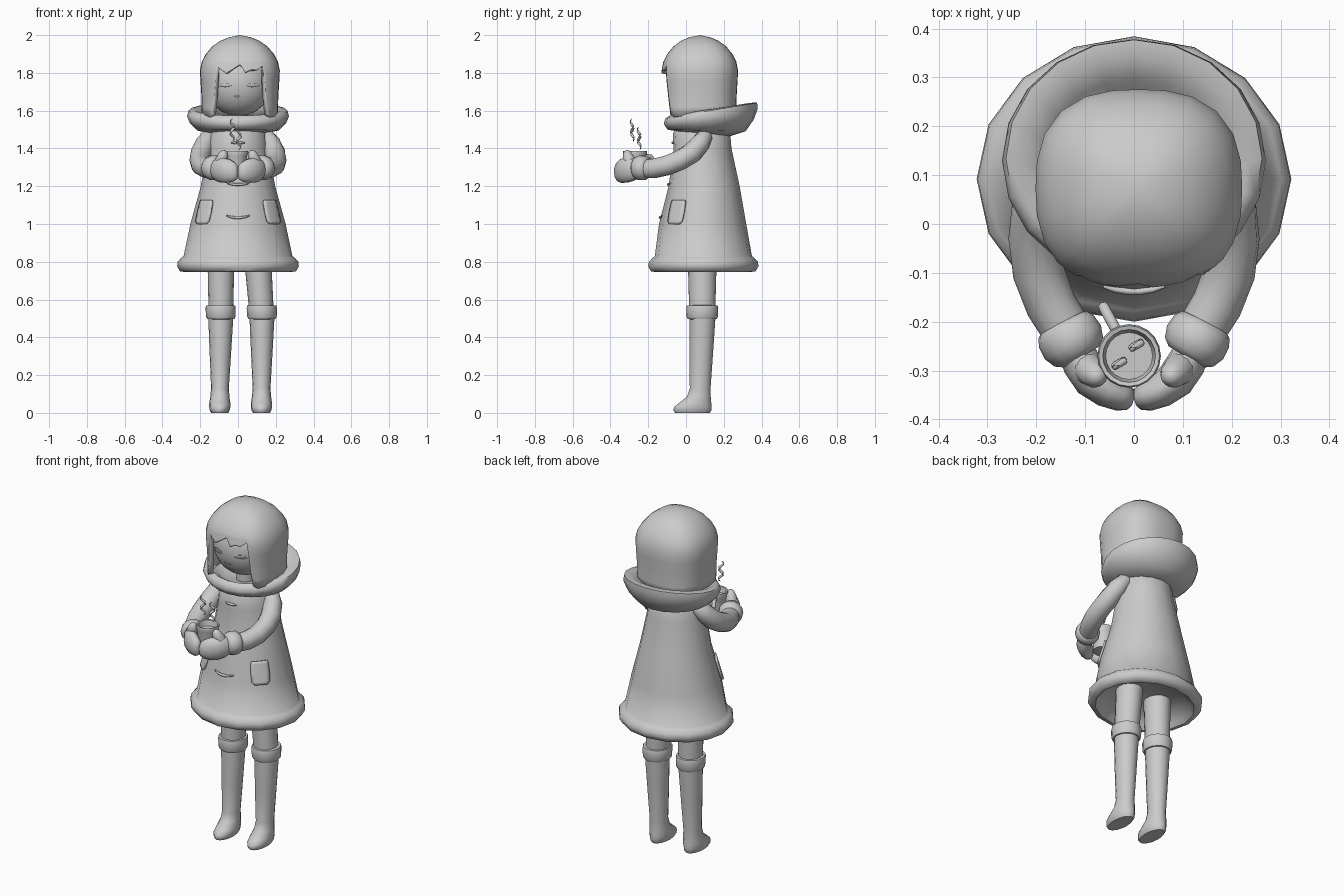
import bpy, bmesh
from math import sin, cos, pi, radians
from mathutils import Vector

if "Cube" in bpy.data.objects:
    bpy.data.objects.remove(bpy.data.objects["Cube"])


def lerp_table(table, x):
    """Piecewise linear lookup; each row is (x, values...)."""
    if x <= table[0][0]:
        return table[0][1:]
    for a, b in zip(table, table[1:]):
        if x <= b[0]:
            t = (x - a[0]) / (b[0] - a[0])
            return [p + (q - p) * t for p, q in zip(a[1:], b[1:])]
    return table[-1][1:]


def skin(name, rings, closed=True, caps=True, angle=50, solid=0, offset=-1):
    """Bridge rows of points into one smooth-shaded object."""
    bm = bmesh.new()
    rows = [[bm.verts.new(p) for p in r] for r in rings]
    n = len(rows[0])
    for a, b in zip(rows, rows[1:]):
        for i in range(n if closed else n - 1):
            j = (i + 1) % n
            bm.faces.new((a[i], a[j], b[j], b[i]))
    if caps and closed:
        bm.faces.new(rows[0])
        bm.faces.new(rows[-1])
    bmesh.ops.remove_doubles(bm, verts=bm.verts, dist=1e-5)
    bmesh.ops.recalc_face_normals(bm, faces=bm.faces)
    mesh = bpy.data.meshes.new(name)
    bm.to_mesh(mesh)
    bm.free()
    ob = bpy.data.objects.new(name, mesh)
    bpy.context.collection.objects.link(ob)
    if solid:
        m = ob.modifiers.new("thickness", 'SOLIDIFY')
        m.thickness, m.offset = solid, offset
    bpy.ops.object.select_all(action='DESELECT')
    ob.select_set(True)
    bpy.context.view_layer.objects.active = ob
    bpy.ops.object.shade_smooth_by_angle(angle=radians(angle))
    return ob


def ellipse(z, cx, cy, rx, ry, slope=0, n=16):
    pts = []
    for i in range(n):
        a = 2 * pi * i / n
        y = cy + ry * sin(a)
        pts.append((cx + rx * cos(a), y, z + slope * y))
    return pts


def tube(name, path, radii, n=12):
    """Sweep an ellipse along a path; radii are (sideways, upward)."""
    path = [Vector(p) for p in path]
    rings = []
    for i, p in enumerate(path):
        d = path[min(i + 1, len(path) - 1)] - path[max(i - 1, 0)]
        q = d.to_track_quat('Z', 'Y')
        u, v = radii[i] if isinstance(radii[i], tuple) else (radii[i],) * 2
        rings.append([p + q @ Vector((u * cos(2 * pi * k / n), v * sin(2 * pi * k / n), 0))
                      for k in range(n)])
    return skin(name, rings)


# Coat with rolled hem: z, centre y, rx, ry
COAT = [(.83, .092, .288, .257), (1.0, .088, .252, .231), (1.2, .096, .197, .188),
        (1.4, .088, .16, .153), (1.48, .082, .148, .152), (1.52, .085, .12, .12)]
HEM = [(.81, .09, .22, .19), (.765, .09, .26, .23), (.745, .09, .28, .25), (.75, .091, .307, .277),
       (.775, .092, .322, .292), (.80, .092, .32, .288), (.82, .092, .302, .27)]
skin("coat", [ellipse(z, 0, cy, rx, ry) for z, cy, rx, ry in HEM + COAT])


def coat_point(deg, z, lift=.004):
    cy, rx, ry = lerp_table(COAT, z)
    a = radians(deg)
    return Vector(((rx + lift) * sin(a), cy - (ry + lift) * cos(a), z))


# Pockets and front fastenings lying on the coat
for side, s in (("left", -1), ("right", 1)):
    rows = []
    for z, inset in ((1.0, 5), (1.015, 1), (1.06, 0), (1.11, 0), (1.125, 1)):
        rows.append([coat_point(s * (37 + inset + (26 - 2 * inset) * k / 5), z, .003) for k in range(6)])
    skin("pocket_" + side, rows, closed=False, solid=.012, offset=0)
for i, (z, half, sag) in enumerate(((1.045, 15, .012), (1.215, 17, .006), (1.43, 13, 0))):
    ts = [-1, -.6, -.2, .2, .6, 1]
    tube("coat_fastening_%d" % i, [coat_point(t * half, z - sag * (1 - t * t)) for t in ts],
         [.003, .006, .007, .007, .006, .003], 8)

# Large turned-down hood collar, tilted up at the back
COLLAR = [(1.487, .085, .135, .145, -.1), (1.497, .11, .215, .205, -.02), (1.525, .125, .255, .235, .08),
          (1.55, .13, .27, .248, .15), (1.578, .134, .262, .243, .17), (1.587, .128, .235, .215, .16),
          (1.57, .115, .195, .18, .15), (1.53, .1, .13, .13, 0)]
skin("hood_collar", [ellipse(z, 0, cy, rx, ry, sl, 20) for z, cy, rx, ry, sl in COLLAR])

# Neck and head
skin("neck", [ellipse(z, 0, .07, .05, .05) for z in (1.46, 1.64)])
HC, HR = Vector((.003, .055, 1.745)), Vector((.172, .155, .172))
head = []
for i in range(13):
    t = -pi / 2 + pi * i / 12
    r = max(cos(t), .001) ** .9
    head.append(ellipse(HC.z + HR.z * sin(t), HC.x, HC.y, HR.x * r, HR.y * r, n=24))
skin("head", head)


def face_point(x, z):
    k = 1 - (x / HR.x) ** 2 - ((z - HC.z) / HR.z) ** 2
    return (HC.x + x, HC.y - HR.y * k ** .5 - .003, z)


# Closed eyes, brows and mouth
for side, s in (("left", -1), ("right", 1)):
    tube("eye_" + side, [face_point(s * (.075 + .036 * t), 1.727 + .006 * t * t)
                         for t in (-1, -.5, 0, .5, 1)], [.002, .004, .004, .004, .002], 6)
    tube("brow_" + side, [face_point(s * (.075 + .03 * t), 1.745 - .003 * t * t)
                          for t in (-1, 0, 1)], [.001, .002, .001], 6)
tube("mouth", [face_point(.02 * t - .008, 1.672 + .006 * t * t) for t in (-1, -.5, 0, .5, 1)],
     [.001, .004, .005, .004, .001], 6)

# Bobbed hair: one cap whose lower edge forms fringe, side locks and back
EDGE = [(-180, 1.575), (-90, 1.575), (-60, 1.57), (-48, 1.565), (-43, 1.58), (-39, 1.66), (-36, 1.76),
        (-33, 1.83), (-27, 1.815), (-20, 1.795), (-10, 1.82), (0, 1.845), (4, 1.825), (8, 1.80),
        (16, 1.815), (25, 1.815), (34, 1.838), (37, 1.76), (40, 1.66), (44, 1.58), (50, 1.565),
        (60, 1.57), (90, 1.575), (180, 1.575)]
CAP = [(1.56, .95), (1.68, .96), (1.74, .98), (1.81, 1), (1.86, .95), (1.9, .85), (1.94, .69),
       (1.97, .49), (1.988, .28), (2.0, .0)]
angles = sorted({a for a, _ in EDGE if a < 180} | set(range(-165, -60, 15)) | set(range(75, 180, 15)))
ZS = [2.0, 1.988, 1.97, 1.94, 1.9, 1.86]
rows = [[] for _ in range(len(ZS) + 6)]
for a in angles:
    zb = lerp_table(EDGE, a)[0]
    sx, sy = sin(radians(a)), -cos(radians(a))
    r = (abs(sx / .212) ** 2.6 + abs(sy / .203) ** 2.6) ** (-1 / 2.6)
    for row, z in zip(rows, ZS + [1.86 + (zb - 1.86) * k / 6 for k in range(1, 7)]):
        f = lerp_table(CAP, z)[0] * r
        row.append((.01 + f * sx, .073 + f * sy, z))
skin("hair", rows, caps=False, angle=60, solid=.028)

# Arms, cuffs and mittens
for side, s in (("left", -1), ("right", 1)):
    def m(pts):
        return [(s * x, y, z) for x, y, z in pts]
    tube("arm_" + side, m([(.125, .105, 1.49), (.15, .1, 1.465), (.175, .075, 1.425), (.196, .03, 1.375),
                           (.203, -.03, 1.338), (.195, -.1, 1.31), (.17, -.165, 1.295), (.13, -.23, 1.29)]),
         [.02, .042, .052, .055, .054, .053, .052, .05], 14)
    tube("cuff_" + side, m([(.15, -.2, 1.295), (.147, -.206, 1.295), (.139, -.219, 1.296), (.125, -.242, 1.297),
                            (.113, -.262, 1.297), (.107, -.272, 1.297)]),
         [.042, .056, .065, .067, .058, .042], 14)
    tube("mitten_" + side, m([(.122, -.25, 1.29), (.107, -.285, 1.288), (.085, -.318, 1.285), (.055, -.34, 1.28),
                              (.025, -.353, 1.275), (.007, -.36, 1.275), (.001, -.362, 1.275)]),
         [(.035, .045), (.04, .062), (.04, .067), (.036, .064), (.031, .054), (.022, .04), (.01, .02)], 14)
    tube("thumb_" + side, m([(.1, -.285, 1.3), (.09, -.3, 1.335), (.08, -.308, 1.36), (.074, -.312, 1.38),
                             (.072, -.313, 1.39)]), [.03, .032, .028, .02, .008])

# Mug with handle and drink
MUG = [(1.25, .045), (1.252, .054), (1.36, .058), (1.378, .065), (1.386, .062), (1.384, .054), (1.36, .05), (1.352, .048)]
skin("mug", [ellipse(z, -.01, -.27, r, r, n=20) for z, r in MUG])
tube("mug_handle", [(-.033, -.223, 1.36), (-.054, -.185, 1.358), (-.062, -.17, 1.335), (-.062, -.17, 1.305),
                    (-.054, -.185, 1.282), (-.033, -.223, 1.28)], [.011] * 6, 8)

# Wavy steam wisps
for i, (x, y, z) in enumerate(((-.03, -.285, 1.437), (.005, -.248, 1.393))):
    path, rad = [], []
    for k in range(13):
        t = k / 12
        w = .011 * sin(t * 4 * pi)
        path.append((x + w, y + w * .6 - .008 * (t - .5), z + .12 * t))
        rad.append(.001 + .007 * sin(pi * t) ** .6 if 0 < t < 1 else .001)
    tube("steam_%d" % i, path, rad, 8)

# Legs and boots
BOOT = [(.008, .034, .045, .092), (.012, .034, .052, .1), (.03, .036, .056, .1), (.05, .047, .056, .087),
        (.085, .068, .051, .063), (.13, .075, .047, .055), (.3, .08, .056, .062), (.52, .088, .067, .069)]
CUFF = [(.495, .06), (.497, .072), (.51, .078), (.555, .08), (.568, .077), (.57, .062)]
for side, foot, knee, hip in (("left", -.097, -.091, -.09), ("right", .124, .127, .103)):
    skin("boot_" + side, [ellipse(z if z > .01 else 0, foot + (knee - foot) * z / .52, cy, rx, ry)
                          for z, cy, rx, ry in BOOT])
    skin("boot_cuff_" + side, [ellipse(z, knee - (.001 if z > .54 else 0), .086, r, r * 1.06)
                               for z, r in CUFF])
    skin("leg_" + side, [ellipse(.5, knee, .086, .064, .068), ellipse(.83, hip, .086, .072, .077)])
